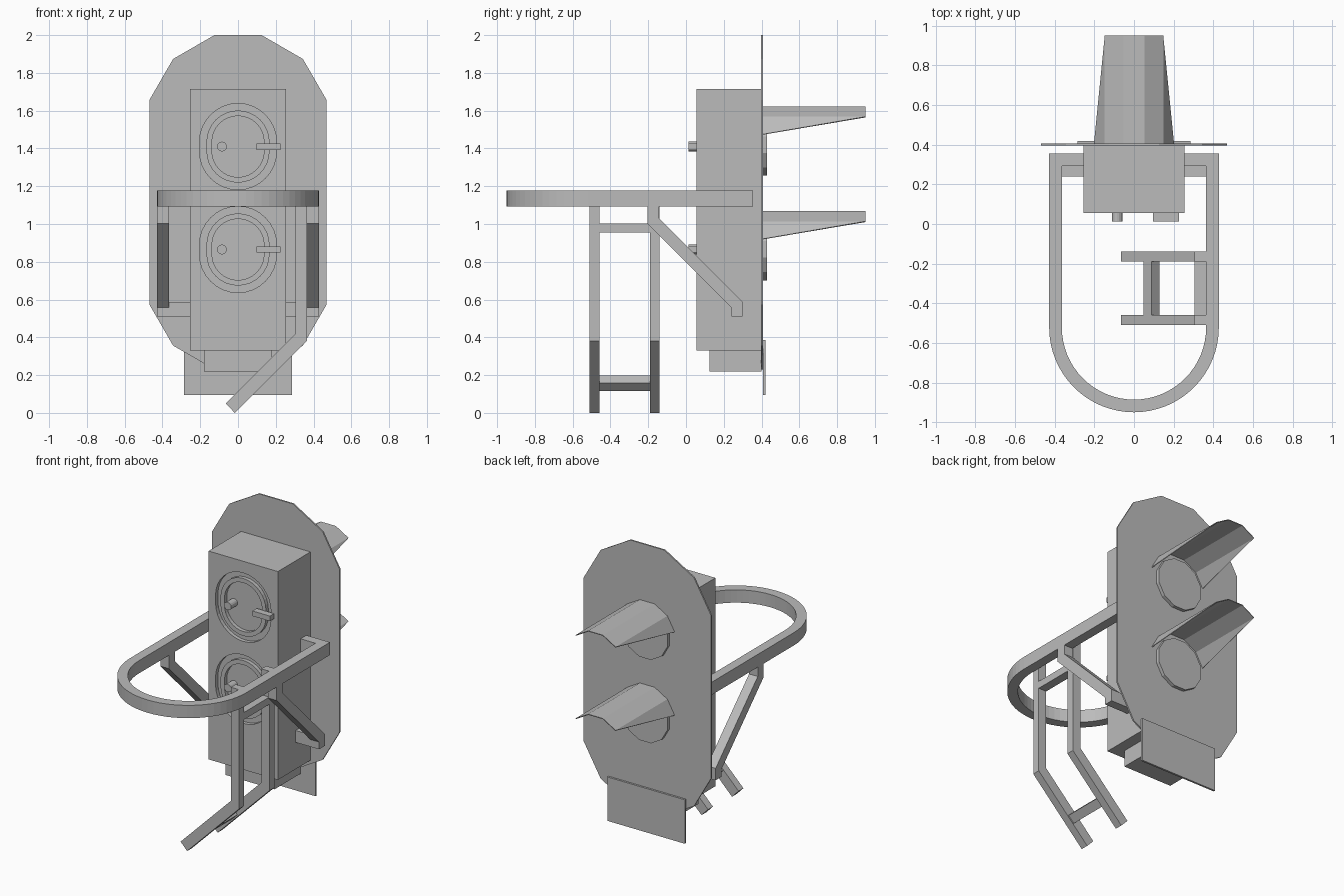
import bpy, bmesh, math

if "Cube" in bpy.data.objects:
    bpy.data.objects.remove(bpy.data.objects["Cube"])

grey = bpy.data.materials.new("signal grey")
grey.diffuse_color = (0.5, 0.5, 0.5, 1)
grey.use_nodes = True
grey.node_tree.nodes["Principled BSDF"].inputs["Base Color"].default_value = grey.diffuse_color


def place(p, axis, t):
    a, b = p
    return {"x": (t, a, b), "y": (a, t, b), "z": (a, b, t)}[axis]


def finish(bm, name):
    bmesh.ops.recalc_face_normals(bm, faces=bm.faces)
    me = bpy.data.meshes.new(name)
    bm.to_mesh(me)
    bm.free()
    me.materials.append(grey)
    ob = bpy.data.objects.new(name, me)
    bpy.context.collection.objects.link(ob)
    return ob


def prism(name, pts, axis, lo, hi):
    """Extrude a 2D outline along an axis."""
    bm = bmesh.new()
    a = [bm.verts.new(place(p, axis, lo)) for p in pts]
    b = [bm.verts.new(place(p, axis, hi)) for p in pts]
    bm.faces.new(a)
    bm.faces.new(b)
    for i in range(len(pts)):
        j = (i + 1) % len(pts)
        bm.faces.new((a[i], a[j], b[j], b[i]))
    return finish(bm, name)


def ring(name, outer, inner, axis, lo, hi):
    """Flat ring between two matching outlines."""
    bm = bmesh.new()
    loops = [[bm.verts.new(place(p, axis, t)) for p in pts]
             for pts, t in ((outer, lo), (outer, hi), (inner, hi), (inner, lo))]
    n = len(outer)
    for k in range(4):
        u, v = loops[k], loops[(k + 1) % 4]
        for i in range(n):
            j = (i + 1) % n
            bm.faces.new((u[i], u[j], v[j], v[i]))
    return finish(bm, name)


def box(name, x, y, z):
    return prism(name, [(x[0], y[0]), (x[1], y[0]), (x[1], y[1]), (x[0], y[1])], "z", *z)


def arc(cx, cy, r, a0, a1, n):
    return [(cx + r * math.cos(math.radians(a0 + (a1 - a0) * i / n)),
             cy + r * math.sin(math.radians(a0 + (a1 - a0) * i / n))) for i in range(n + 1)]


def oval(cz, r):
    return arc(0, cz + 0.024, r, 0, 180, 16) + arc(0, cz - 0.024, r, 180, 360, 16)


# Housing and backing plates
housing = box("signal_housing", (-0.255, 0.255), (0.055, 0.40), (0.33, 1.715))
box("lower_box", (-0.18, 0.18), (0.125, 0.40), (0.22, 0.33))
R = 0.486
prism("backing_plate", arc(0, 1.53, R, 15, 165, 5) + arc(0, 0.70, R, 195, 345, 5), "y", 0.397, 0.407)
box("lower_plate", (-0.285, 0.285), (0.407, 0.42), (0.095, 0.387))

# Access doors, recessed into the front of the housing
for tag, cz in (("upper", 1.41), ("lower", 0.865)):
    cutter = prism(tag + "_door_cutter", oval(cz, 0.204), "y", 0.0, 0.08)
    cutter.hide_render = True
    cutter.hide_viewport = True
    mod = housing.modifiers.new(tag + "_recess", "BOOLEAN")
    mod.object = cutter
    mod.operation = "DIFFERENCE"
    mod.solver = "EXACT"
    ring(tag + "_door_rim", oval(cz, 0.167), oval(cz, 0.138), "y", 0.055, 0.081)
    prism(tag + "_door_knob", arc(-0.085, cz, 0.026, 0, 337.5, 15), "y", 0.013, 0.082)
    box(tag + "_door_latch", (0.097, 0.226), (0.013, 0.058), (cz - 0.017, cz + 0.017))

# Lenses and hoods
for tag, cz in (("upper", 1.42), ("lower", 0.866)):
    prism(tag + "_lens", arc(0, cz, 0.17, 15, 345, 11), "y", 0.40, 0.43)
    base = arc(0, cz, 0.207, 15, 165, 5)
    bm = bmesh.new()
    b = [bm.verts.new((x, 0.405, z)) for x, z in base]
    t = [bm.verts.new((x, 0.95, z)) for x, z in base[1:-1]]
    bm.faces.new((b[0], b[1], t[0]))
    for i in range(3):
        bm.faces.new((b[i + 1], b[i + 2], t[i + 1], t[i]))
    bm.faces.new((b[4], b[5], t[3]))
    hood = finish(bm, tag + "_hood")
    s = hood.modifiers.new("thickness", "SOLIDIFY")
    s.thickness = 0.005
    s.offset = 0

# Guard rail hoop with arms turning in to the housing
hoop = ([(-0.25, 0.355), (-0.428, 0.355)] + arc(0, -0.522, 0.428, 180, 360, 32)
        + [(0.428, 0.355), (0.25, 0.355), (0.25, 0.293), (0.364, 0.293)]
        + arc(0, -0.522, 0.364, 360, 180, 32) + [(-0.364, 0.293), (-0.25, 0.293)])
prism("guard_rail", hoop, "z", 1.092, 1.177)

# Diagonal braces and their feet
brace = [(-0.205, 1.095), (-0.205, 1.003), (0.24, 0.557), (0.24, 0.509),
         (0.30, 0.509), (0.30, 0.588), (-0.143, 1.03), (-0.143, 1.095)]
for tag, s in (("left", -1), ("right", 1)):
    prism(tag + "_brace", brace, "x", *sorted((s * 0.364, s * 0.428)))
    box(tag + "_brace_foot", sorted((s * 0.25, s * 0.37)), (0.24, 0.30), (0.509, 0.588))

# Ladder: two bent rails and two rungs
rail = [(0.305, 1.175), (0.305, 0.42), (-0.065, 0.05), (-0.017, 0.0),
        (0.364, 0.381), (0.364, 1.175)]
for tag, y in (("front", -0.51), ("rear", -0.19)):
    prism(tag + "_ladder_rail", rail, "y", y, y + 0.051)
box("top_rung", (0.305, 0.364), (-0.465, -0.185), (0.955, 1.003))
prism("bottom_rung", arc(0.088, 0.158, 0.041, 0, 270, 3), "y", -0.465, -0.185)
